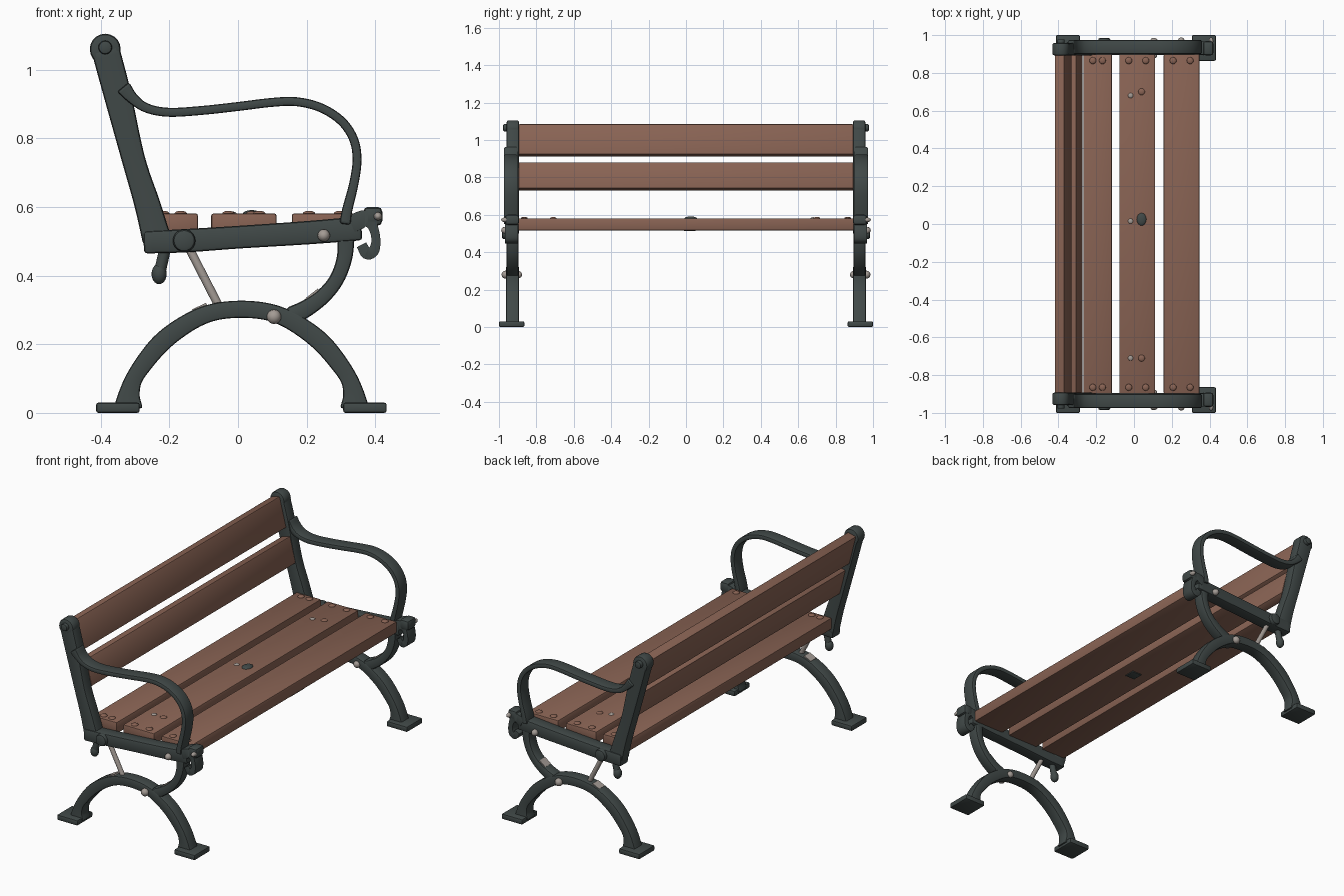
import bpy, bmesh, math
from mathutils import Vector, Matrix

if "Cube" in bpy.data.objects:
    bpy.data.objects.remove(bpy.data.objects["Cube"])


def material(name, rgb):
    m = bpy.data.materials.new(name)
    m.diffuse_color = (*rgb, 1)
    m.use_nodes = True
    m.node_tree.nodes["Principled BSDF"].inputs["Base Color"].default_value = m.diffuse_color
    return m


IRON = material("dark iron", (0.052, 0.066, 0.064))
WOOD = material("brown wood", (0.25, 0.125, 0.088))
STEEL = material("pale steel", (0.37, 0.33, 0.30))


def finish(bm, name, mat, bevel=0.0, seg=2):
    bmesh.ops.recalc_face_normals(bm, faces=bm.faces)
    if bevel:
        edges = [e for e in bm.edges if e.calc_face_angle(0) > math.radians(35)]
        bmesh.ops.bevel(bm, geom=edges, offset=bevel, segments=seg,
                        affect='EDGES', profile=0.5, clamp_overlap=True)
    for f in bm.faces:
        f.smooth = True
    me = bpy.data.meshes.new(name)
    bm.to_mesh(me)
    bm.free()
    me.materials.append(mat)
    me.set_sharp_from_angle(angle=math.radians(40))
    ob = bpy.data.objects.new(name, me)
    bpy.context.collection.objects.link(ob)
    return ob


def box(name, mat, c, size, tilt=0.0, bevel=0.006):
    bm = bmesh.new()
    bmesh.ops.create_cube(bm, size=1, matrix=Matrix.Translation(c)
                          @ Matrix.Rotation(tilt, 4, 'Y') @ Matrix.Diagonal((*size, 1)))
    return finish(bm, name, mat, bevel)


def rod(name, mat, a, b, r, bevel=0.0, r2=None):
    a, b = Vector(a), Vector(b)
    d = b - a
    bm = bmesh.new()
    bmesh.ops.create_cone(bm, cap_ends=True, segments=20, radius1=r,
                          radius2=r if r2 is None else r2, depth=d.length,
                          matrix=Matrix.Translation((a + b) / 2)
                          @ d.to_track_quat('Z', 'Y').to_matrix().to_4x4())
    return finish(bm, name, mat, bevel)


def ball(name, mat, c, size):
    bm = bmesh.new()
    bmesh.ops.create_uvsphere(bm, u_segments=16, v_segments=10, radius=1,
                              matrix=Matrix.Translation(c) @ Matrix.Diagonal((*size, 1)))
    return finish(bm, name, mat)


def spline(pts, n=5):
    # smooth curve through (x, z, width) points
    p = [Vector(q) for q in pts]
    p = [2 * p[0] - p[1]] + p + [2 * p[-1] - p[-2]]
    out = []
    for i in range(1, len(p) - 2):
        a, b, c, d = p[i - 1:i + 3]
        for k in range(n):
            t = k / n
            out.append(0.5 * (2 * b + (c - a) * t + (2 * a - 5 * b + 4 * c - d) * t * t
                              + (3 * b - a - 3 * c + d) * t ** 3))
    return out + [p[-2]]


def ribbon(name, mat, pts, yc, depth, bevel=0.012):
    # bar of varying width following a path in the side plane
    path = spline(pts)
    bm = bmesh.new()
    rings = []
    for i, p in enumerate(path):
        t = path[min(i + 1, len(path) - 1)] - path[max(i - 1, 0)]
        nrm = Vector((-t.y, t.x)).normalized() * p.z / 2
        rings.append([bm.verts.new((p.x + s * nrm.x, yc + h * depth / 2, p.y + s * nrm.y))
                      for s, h in ((1, 1), (1, -1), (-1, -1), (-1, 1))])
    for r, q in zip(rings, rings[1:]):
        for k in range(4):
            bm.faces.new((r[k], r[(k + 1) % 4], q[(k + 1) % 4], q[k]))
    bm.faces.new(rings[0])
    bm.faces.new(rings[-1])
    return finish(bm, name, mat, bevel)


# side frame paths: x, z, width
HALF_ARCH = [(0.33, 0.015, 0.085), (0.327, 0.055, 0.062), (0.313, 0.10, 0.05),
             (0.28, 0.15, 0.053), (0.238, 0.20, 0.056), (0.19, 0.24, 0.055),
             (0.13, 0.276, 0.052), (0.07, 0.296, 0.05)]
ARCH = ([(0.01 - x, z, w) for x, z, w in HALF_ARCH] + [(0.01, 0.302, 0.05)]
        + [(0.01 + x, z, w) for x, z, w in reversed(HALF_ARCH)])
POST = [(-0.388, 1.065, 0.082), (-0.352, 0.93, 0.08), (-0.305, 0.74, 0.068),
        (-0.265, 0.61, 0.075), (-0.235, 0.50, 0.085)]
RAIL = [(-0.275, 0.497, 0.065), (-0.15, 0.502, 0.068), (0.0, 0.512, 0.066),
        (0.2, 0.525, 0.068), (0.36, 0.538, 0.07)]
ARM = [(-0.335, 0.95, 0.045), (-0.305, 0.915, 0.032), (-0.265, 0.888, 0.027),
       (-0.2, 0.876, 0.026), (-0.1, 0.882, 0.026), (0.0, 0.893, 0.026),
       (0.1, 0.905, 0.026), (0.17, 0.907, 0.026), (0.24, 0.89, 0.026),
       (0.3, 0.852, 0.026), (0.336, 0.80, 0.026), (0.347, 0.74, 0.026),
       (0.338, 0.67, 0.027), (0.318, 0.59, 0.03), (0.312, 0.55, 0.032)]
BRACE = [(0.315, 0.51, 0.05), (0.31, 0.45, 0.045), (0.288, 0.39, 0.043),
         (0.25, 0.342, 0.045), (0.2, 0.305, 0.05), (0.15, 0.28, 0.055)]
SCROLL = [(0.33, 0.55, 0.05), (0.37, 0.565, 0.05), (0.392, 0.545, 0.03),
          (0.402, 0.505, 0.026), (0.395, 0.472, 0.032), (0.375, 0.465, 0.034),
          (0.36, 0.49, 0.03)]

for s, tag in ((-1, "near"), (1, "far")):
    def at(x, y, z):
        return (x, s * y, z)

    # cast side frame
    for name, pts, y, depth in (("leg_arch", ARCH, 0.928, 0.068),
                                ("back_post", POST, 0.926, 0.066),
                                ("seat_rail", RAIL, 0.93, 0.07),
                                ("armrest", ARM, 0.937, 0.074),
                                ("front_brace", BRACE, 0.928, 0.064),
                                ("front_scroll", SCROLL, 0.932, 0.07)):
        ribbon(f"{name}_{tag}", IRON, pts, s * y, depth,
               0.008 if name == "armrest" else 0.01)
    rod(f"post_cap_{tag}", IRON, at(-0.387, 0.893, 1.06), at(-0.387, 0.959, 1.06), 0.045, 0.01)
    box(f"scroll_block_{tag}", IRON, at(0.393, 0.93, 0.573), (0.055, 0.075, 0.055), 0, 0.014)

    # feet
    for x in (-0.35, 0.37):
        box(f"foot_{tag}", IRON, at(x, 0.932, 0.015), (0.127, 0.136, 0.03), 0, 0.007)

    # iron bosses and hanging knob
    rod(f"post_boss_{tag}", IRON, at(-0.387, 0.94, 1.065), at(-0.387, 0.978, 1.065), 0.02, 0.007)
    rod(f"rail_boss_{tag}", IRON, at(-0.157, 0.94, 0.502), at(-0.157, 0.985, 0.502), 0.033, 0.012)
    rod(f"knob_neck_{tag}", IRON, at(-0.212, 0.928, 0.48), at(-0.228, 0.928, 0.41), 0.017)
    ball(f"knob_{tag}", IRON, at(-0.23, 0.928, 0.405), (0.022, 0.022, 0.03))

    # steel stay rod and bolt heads
    rod(f"stay_rod_{tag}", STEEL, at(-0.145, 0.928, 0.485), at(-0.05, 0.928, 0.30), 0.0125)
    for x, z, r, y in ((0.105, 0.28, 0.021, 0.966), (0.25, 0.517, 0.018, 0.968),
                       (0.408, 0.573, 0.012, 0.968)):
        ball(f"bolt_head_{tag}", STEEL, at(x, y, z), (r, 0.02, r))
    ball(f"inner_bolt_{tag}", STEEL, at(0.105, 0.892, 0.28), (0.018, 0.015, 0.018))

    # worn steel patches on the arch and brace
    for x, z, a in ((-0.112, 0.3075, -26), (0.185, 0.271, 38), (0.217, 0.345, -38)):
        box(f"steel_patch_{tag}", STEEL, at(x, 0.928, z), (0.045, 0.05, 0.008),
            math.radians(a), 0)

# seat slats
for x0, x1 in ((-0.268, -0.117), (-0.078, 0.112), (0.157, 0.347)):
    box("seat_slat", WOOD, ((x0 + x1) / 2, 0, 0.549), (x1 - x0, 1.796, 0.064))
    # wooden plugs at the slat ends
    for y in (-0.865, 0.865):
        for x in (x0 + 0.05, x1 - 0.05):
            ball("slat_plug", WOOD, (x, y, 0.581), (0.018, 0.018, 0.008))

# backrest slats, leaning with the posts
LEAN = math.radians(-14)
for x, z, h in ((-0.374, 0.998, 0.168), (-0.313, 0.805, 0.145)):
    box("back_slat", WOOD, (x, 0, z), (0.052, 1.79, h), LEAN)

# centre fixing and small seat screws
ball("centre_fixing", IRON, (0.04, 0.025, 0.58), (0.026, 0.034, 0.011))
box("centre_plate_under", IRON, (0.02, 0.02, 0.516), (0.06, 0.06, 0.008), 0, 0.002)
for y in (-0.71, 0.015, 0.68):
    ball("seat_screw", STEEL, (-0.018, y, 0.58), (0.014, 0.014, 0.007))
for y in (-0.71, 0.7):
    ball("seat_plug", WOOD, (0.04, y, 0.58), (0.018, 0.018, 0.008))
